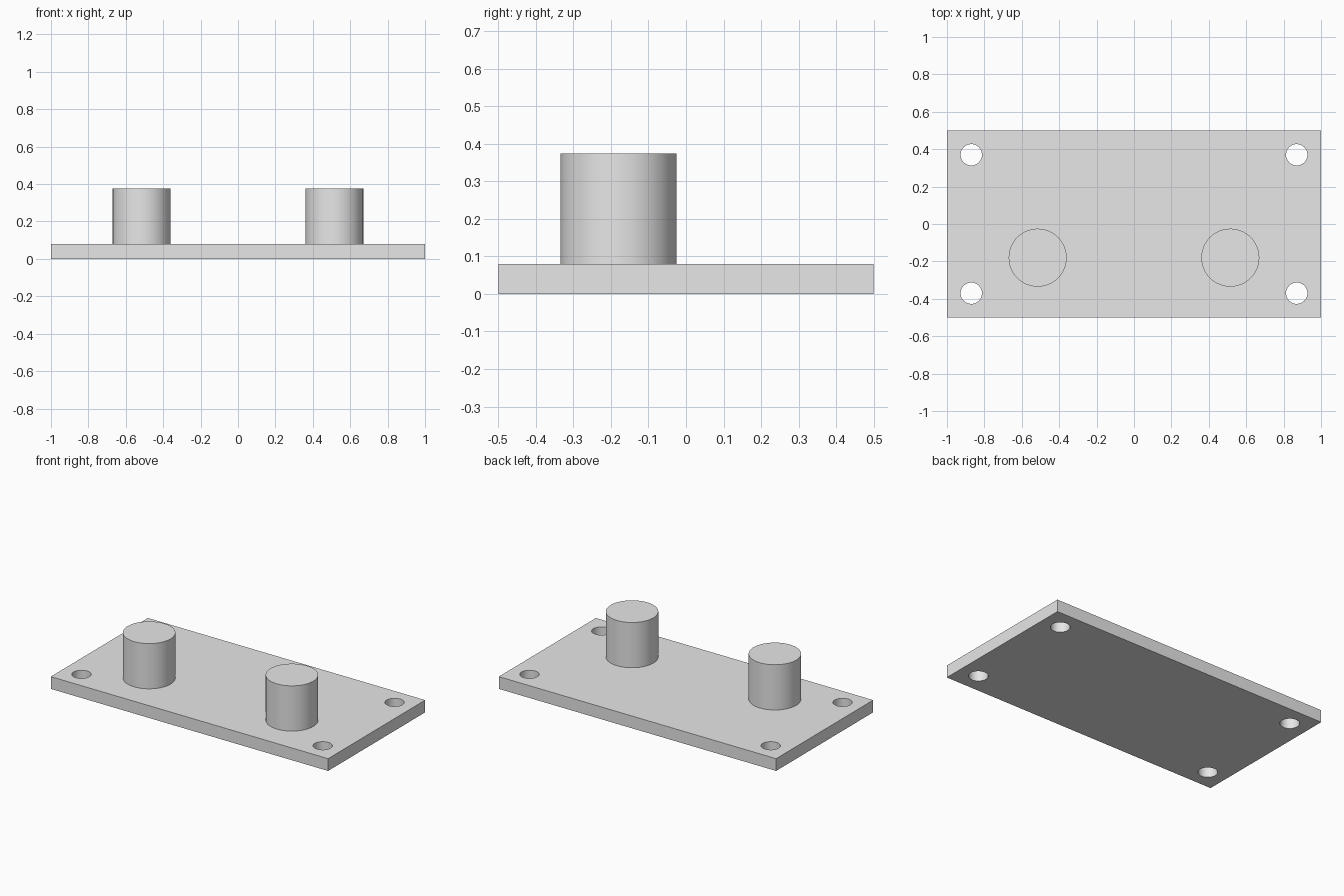
import bpy
import math

cube = bpy.data.objects.get("Cube")
if cube:
    bpy.data.objects.remove(cube, do_unlink=True)

PLATE_TOP = 0.08
PEG_TOP = 0.375

# Single grey material
grey = bpy.data.materials.new("plain grey")
grey.use_nodes = True
colour = (0.8, 0.8, 0.8, 1)
grey.diffuse_color = colour
grey.node_tree.nodes["Principled BSDF"].inputs["Base Color"].default_value = colour


def cylinder(name, x, y, radius, bottom, top):
    bpy.ops.mesh.primitive_cylinder_add(
        vertices=64, radius=radius, depth=top - bottom,
        location=(x, y, (bottom + top) / 2))
    obj = bpy.context.object
    obj.name = name
    obj.data.materials.append(grey)
    return obj


def smooth(obj):
    bpy.ops.object.select_all(action='DESELECT')
    obj.select_set(True)
    bpy.context.view_layer.objects.active = obj
    bpy.ops.object.shade_smooth_by_angle(angle=math.radians(30))


# Base plate
bpy.ops.mesh.primitive_cube_add(size=1, location=(0, 0, PLATE_TOP / 2))
plate = bpy.context.object
plate.name = "base_plate"
plate.scale = (2, 1, PLATE_TOP)
bpy.ops.object.transform_apply(location=True, rotation=False, scale=True)
plate.data.materials.append(grey)

# Corner screw holes, cut right through the plate
for side, sx in (("left", 1), ("right", -1)):
    for end, sy in (("front", -1), ("back", 1)):
        cutter = cylinder(f"hole_cutter_{end}_{side}", sx * 0.87, sy * 0.37,
                          0.057, -0.05, PLATE_TOP + 0.05)
        cut = plate.modifiers.new(f"hole_{end}_{side}", 'BOOLEAN')
        cut.operation = 'DIFFERENCE'
        cut.solver = 'EXACT'
        cut.object = cutter
        bpy.context.view_layer.objects.active = plate
        bpy.ops.object.modifier_apply(modifier=cut.name)
        bpy.data.objects.remove(cutter, do_unlink=True)
smooth(plate)

# Two upright pegs
for side, sx in (("left", 1), ("right", -1)):
    smooth(cylinder(f"peg_{side}", sx * 0.515, -0.18, 0.155, PLATE_TOP, PEG_TOP))
